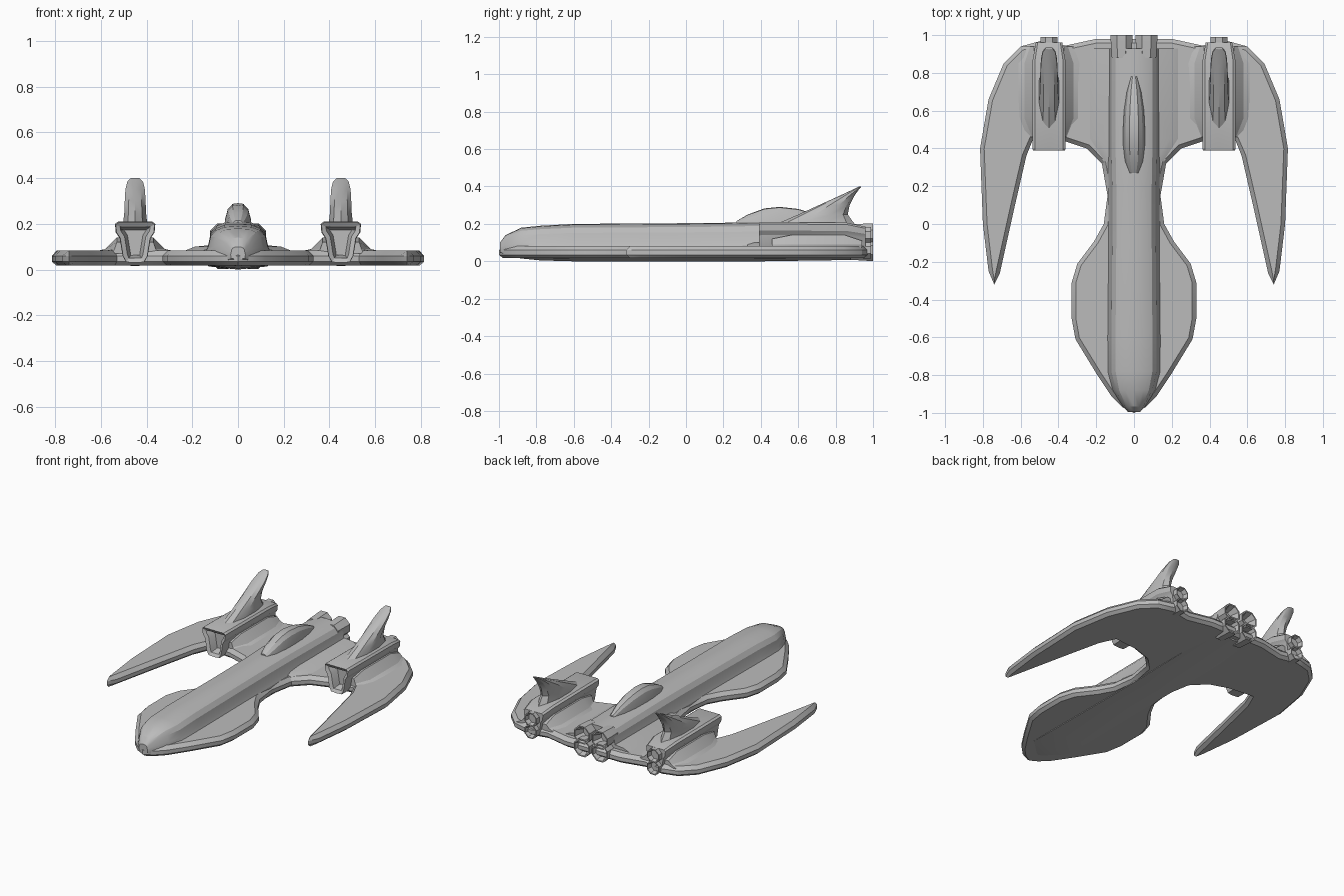
import bpy, bmesh, math
from mathutils import Vector

if "Cube" in bpy.data.objects:
    bpy.data.objects.remove(bpy.data.objects["Cube"])

COLOUR = (0.5, 0.5, 0.5, 1)
grey = bpy.data.materials.new("hull grey")
grey.use_nodes = True
grey.diffuse_color = COLOUR
grey.node_tree.nodes["Principled BSDF"].inputs["Base Color"].default_value = COLOUR


def finish(name, bm, mirror=False, angle=25):
    bmesh.ops.recalc_face_normals(bm, faces=bm.faces)
    mesh = bpy.data.meshes.new(name)
    bm.to_mesh(mesh)
    bm.free()
    mesh.materials.append(grey)
    mesh.shade_smooth()
    mesh.set_sharp_from_angle(angle=math.radians(angle))
    obj = bpy.data.objects.new(name, mesh)
    bpy.context.collection.objects.link(obj)
    if mirror:
        obj.modifiers.new("mirror", "MIRROR")
    return obj


def loft(rings):
    """Skin a list of equal-length point rings and cap both ends."""
    bm = bmesh.new()
    rows = [[bm.verts.new(p) for p in ring] for ring in rings]
    n = len(rows[0])
    for a, b in zip(rows, rows[1:]):
        for i in range(n):
            j = (i + 1) % n
            bm.faces.new((a[i], a[j], b[j], b[i]))
    caps = [bm.faces.new(rows[0]), bm.faces.new(rows[-1])]
    return bm, caps


def both_sides(half):
    """Close a half outline that starts and ends on the centre line."""
    return half + [(-x, v) for x, v in reversed(half[1:-1])]


def offset(outline, d):
    """Shift each point of a counter-clockwise outline inwards."""
    pts = [Vector(p) for p in outline]
    out = []
    for i, p in enumerate(pts):
        a = (p - pts[i - 1]).normalized()
        b = (pts[(i + 1) % len(pts)] - p).normalized()
        t = (a + b).normalized()
        out.append(p + Vector((-t.y, t.x)) * d)
    return out


# Flat hull plate with head, waist and forward-swept wings
plan = both_sides([
    (0, -1), (.06, -.97), (.12, -.91), (.2, -.79), (.31, -.61), (.33, -.5),
    (.33, -.31), (.3, -.21), (.21, -.09), (.16, 0), (.14, .15), (.17, .32),
    (.25, .4), (.37, .44), (.53, .46), (.57, .36), (.63, .1), (.71, -.26),
    (.74, -.32), (.77, -.25), (.8, 0), (.815, .4), (.77, .66), (.69, .85),
    (.6, .94), (.49, .97), (.36, .945), (.2, .98), (0, .98)])
layers = [(.02, .018), (0, .035), (0, .06), (.022, .083)]
bm, caps = loft([[(p.x, p.y, z) for p in offset(plan, d)] for d, z in layers])
finish("hull_plate", bm)

# Main fuselage: one bell-shaped section scaled along the length
bell = both_sides([(0, 0), (1, .07), (1.08, .4), (1, .52), (.92, .76),
                   (.75, .9), (.45, .98), (0, 1)])
stations = [(-.995, .03, .045, .1), (-.965, .055, .03, .14),
            (-.88, .105, .015, .18), (-.78, .13, .005, .19),
            (-.6, .13, 0, .2), (-.1, .125, 0, .203), (.2, .125, 0, .206),
            (.4, .13, 0, .21), (.93, .13, .008, .2)]
bm, caps = loft([[(x * w, y, lo + t * (hi - lo)) for x, t in bell]
                 for y, w, lo, hi in stations])
finish("fuselage", bm)

# Canopy blister on the spine
dome = both_sides([(0, 0), (1, 0), (.95, .4), (.75, .78), (.4, .97), (0, 1)])
stations = [(.27, .03, .215), (.33, .05, .25), (.42, .06, .283),
            (.5, .06, .291), (.6, .055, .28), (.7, .04, .25), (.78, .02, .21)]
bm, caps = loft([[(x * w, y, .17 + t * (hi - .17)) for x, t in dome]
                 for y, w, hi in stations])
finish("canopy", bm)

POD_X = .45

# Sloped fairings that blend the pods into the wings
bm, caps = loft([[(POD_X - a, y, .07), (POD_X - b, y, .09),
                  (POD_X - .08, y, hi), (POD_X + .08, y, hi),
                  (POD_X + b, y, .09), (POD_X + a, y, .07)]
                 for y, a, b, hi in [(.46, .1, .09, .12), (.56, .2, .13, .14),
                                     (.85, .22, .13, .14), (.94, .14, .1, .11)]])
finish("pod_fairing", bm, mirror=True)

# Raised collars along the fuselage sides over the rear wing
bm, caps = loft([[(0, y, .05), (w, y, .08), (w - .05, y, .1), (0, y, .12)]
                 for y, w in [(.33, .16), (.45, .24), (.93, .24)]])
finish("wing_root", bm, mirror=True)

# Engine pods with recessed intakes
pod = both_sides([(0, .03), (.04, .033), (.055, .06), (.068, .14),
                  (.085, .165), (.088, .2), (.075, .21), (0, .21)])
bm, caps = loft([[(POD_X + x * w, y, .03 + (z - .03) * h) for x, z in pod]
                 for y, w, h in [(.39, .96, .98), (.4, 1, 1), (.86, 1, .98),
                                 (.96, .8, .86)]])
bmesh.ops.recalc_face_normals(bm, faces=bm.faces)
for inset, depth in [(.02, .012), (.014, .05)]:
    bmesh.ops.inset_region(bm, faces=[caps[0]], thickness=inset)
    bmesh.ops.translate(bm, verts=caps[0].verts, vec=(0, depth, 0))
finish("engine_pod", bm, mirror=True)

# Swept fins, lofted upwards from lens-shaped sections
rings = []
for z, front, back, w in [(.19, .46, .91, .056), (.215, .52, .89, .054),
                          (.25, .6, .865, .05), (.3, .71, .875, .048),
                          (.35, .82, .9, .045), (.385, .895, .925, .036),
                          (.4, .925, .938, .02)]:
    mid, half = (front + back) / 2, (back - front) / 2
    rings.append([(POD_X + w * math.sin(k * math.pi / 5),
                   mid - half * math.cos(k * math.pi / 5), z) for k in range(10)])
bm, caps = loft(rings)
finish("tail_fin", bm, mirror=True)


# Hollow exhaust nozzles
def nozzle(name, x, z, r, end, sides=8):
    rings = []
    for scale, back in [(.9, .12), (1, .03), (1, 0), (.86, 0), (.5, .06)]:
        rings.append([(x + r * scale * math.cos((k + .5) * math.tau / sides),
                       end - back,
                       z + r * scale * math.sin((k + .5) * math.tau / sides))
                      for k in range(sides)])
    bm, caps = loft(rings)
    finish(name, bm, mirror=True)


for level, z in [("upper", .14), ("lower", .06)]:
    nozzle("main_nozzle_" + level, .066, z + (.005 if z > .1 else 0), .062, 1)
    nozzle("pod_nozzle_" + level, POD_X, z, .048, .99)
